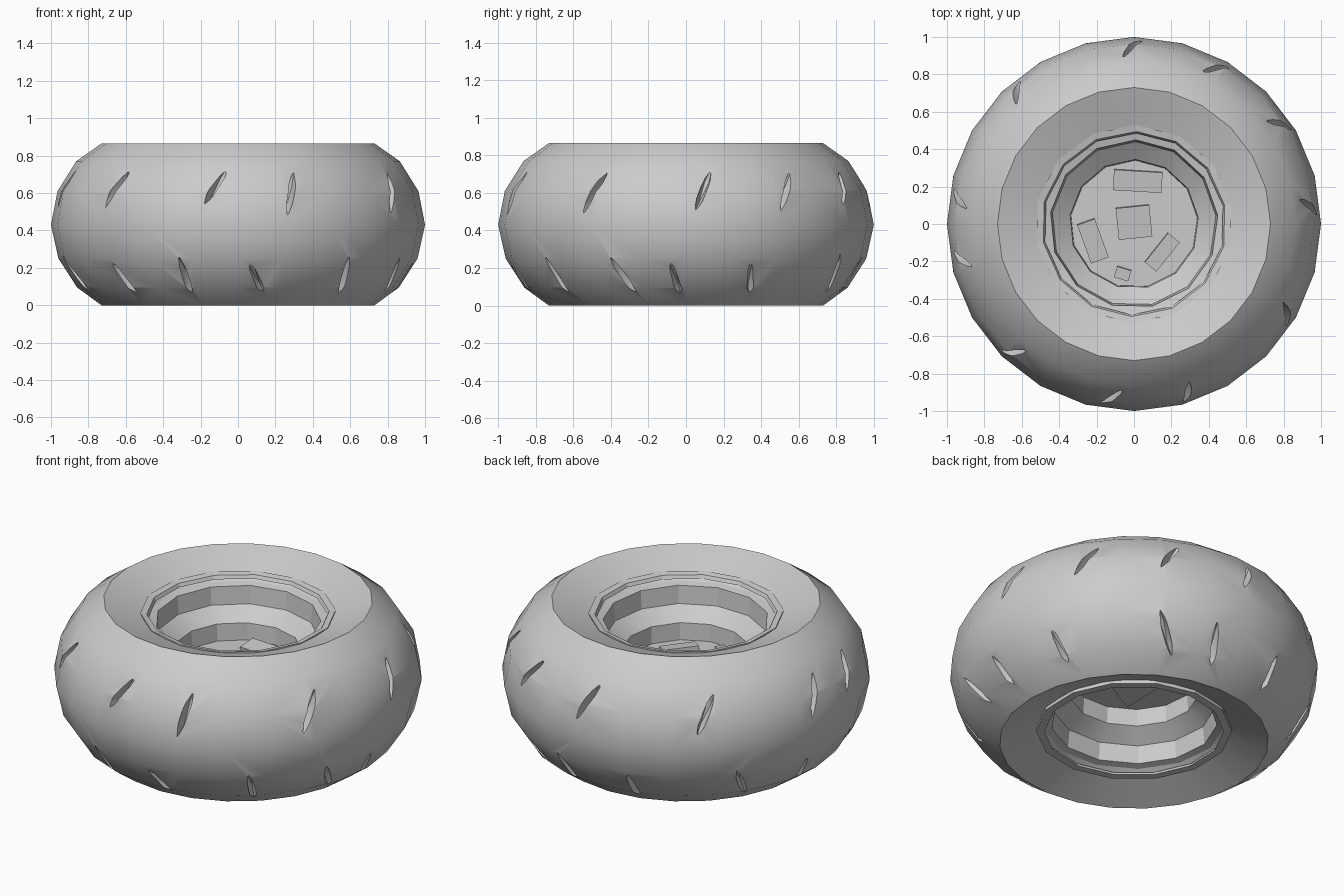
import bpy, bmesh, math, random
from mathutils import Matrix, Vector

random.seed(4)
H = 0.865
if "Cube" in bpy.data.objects:
    bpy.data.objects.remove(bpy.data.objects["Cube"], do_unlink=True)

grey = bpy.data.materials.new("plain_grey")
grey.use_nodes = True
grey.diffuse_color = (0.6, 0.6, 0.6, 1)
grey.node_tree.nodes["Principled BSDF"].inputs["Base Color"].default_value = (0.6, 0.6, 0.6, 1)


def make(name, bm):
    bmesh.ops.recalc_face_normals(bm, faces=bm.faces)
    mesh = bpy.data.meshes.new(name)
    bm.to_mesh(mesh)
    bm.free()
    mesh.materials.append(grey)
    ob = bpy.data.objects.new(name, mesh)
    bpy.context.collection.objects.link(ob)
    return ob


def lathe(name, profile, sides, closed, turn=0.0):
    """Revolve (radius, height) points; open profiles get flat end caps."""
    bm = bmesh.new()
    rings = []
    for r, z in profile:
        rings.append([bm.verts.new((r * math.cos(a), r * math.sin(a), z))
                      for a in (turn + math.tau * i / sides for i in range(sides))])
    pairs = list(zip(rings, rings[1:]))
    if closed:
        pairs.append((rings[-1], rings[0]))
    else:
        bm.faces.new(rings[0])
        bm.faces.new(rings[-1])
    for a, b in pairs:
        for i in range(sides):
            j = (i + 1) % sides
            bm.faces.new((a[i], a[j], b[j], b[i]))
    return make(name, bm)


def mirrored(upper):
    return upper + [(r, H - z) for r, z in reversed(upper)]


def smooth(ob, angle):
    bpy.ops.object.select_all(action="DESELECT")
    ob.select_set(True)
    bpy.context.view_layer.objects.active = ob
    bpy.ops.object.shade_smooth_by_angle(angle=math.radians(angle))


# Tyre: bulging wall, sloping sidewalls and an inner bore
tyre = lathe("tyre", [(0.51, 0.09), (0.73, 0), (0.86, 0.095), (0.96, 0.25), (1, 0.43),
                      (0.965, 0.61), (0.865, 0.77), (0.73, H), (0.51, 0.785)], 24, True)

# Tread slits: slim leaning diamonds cut into the wall
bm = bmesh.new()
for radius, height, count, lean in ((0.9, 0.15, 13, 0.25), (0.95, 0.62, 11, -0.35)):
    for i in range(count):
        a = math.tau * (i + random.uniform(-0.25, 0.25)) / count
        place = (Matrix.Rotation(a, 4, "Z")
                 @ Matrix.Translation((radius, 0, height + random.uniform(-0.03, 0.03)))
                 @ Matrix.Rotation(0.6 if height < 0.4 else -0.35, 4, "Y")
                 @ Matrix.Rotation(lean + random.uniform(-0.2, 0.2), 4, "X")
                 @ Matrix.Diagonal((0.07, 0.022, 0.14, 1)))
        bmesh.ops.create_icosphere(bm, subdivisions=1, radius=1, matrix=place)
slits = make("slit_cutter", bm)
slits.hide_render = True
slits.hide_viewport = True
cut = tyre.modifiers.new("slits", "BOOLEAN")
cut.object = slits
cut.operation = "DIFFERENCE"
cut.solver = "EXACT"
bpy.context.view_layer.objects.active = tyre
bpy.ops.object.modifier_apply(modifier=cut.name)
bpy.data.objects.remove(slits, do_unlink=True)
smooth(tyre, 33)

# Wheel: stepped dish on both sides around a central disc
steps = [(0.34, 0.47), (0.345, 0.57), (0.44, 0.64), (0.45, 0.745), (0.49, 0.755), (0.53, 0.785)]
wheel = lathe("wheel", mirrored(steps), 13, False, 0.1)
smooth(wheel, 20)

# Lip rings at the seam of tyre and wheel
for side, z in (("upper", 0.785), ("lower", H - 0.785)):
    lathe(side + "_lip", [(0.485, z - 0.015), (0.53, z - 0.015), (0.53, z + 0.012),
                          (0.495, z + 0.005)], 14, True, 0.2)

# Leaning lugs around the square hub cap
lugs = (("back_lug", 0.02, 0.23, 0.26, 0.11, -0.06), ("right_lug", -0.22, -0.09, 0.1, 0.22, 0.35),
        ("left_lug", 0.15, -0.15, 0.2, 0.08, 0.9), ("front_lug", -0.06, -0.265, 0.08, 0.06, -0.3),
        ("hub_cap", 0, 0.01, 0.18, 0.17, 0.1))
for name, x, y, w, d, turn in lugs:
    bm = bmesh.new()
    bmesh.ops.create_cube(bm, size=1, matrix=Matrix.Translation((x, y, 0.475))
                          @ Matrix.Rotation(turn, 4, "Z") @ Matrix.Rotation(0.12, 4, "X")
                          @ Matrix.Diagonal((w, d, 0.035, 1)))
    make(name, bm)

# Triangular plate under the hub
bm = bmesh.new()
bmesh.ops.create_cone(bm, cap_ends=True, segments=3, radius1=0.24, radius2=0.3, depth=0.06,
                      matrix=Matrix.Translation((0, 0, H - 0.485)) @ Matrix.Rotation(0.5, 4, "Z"))
make("under_plate", bm)
